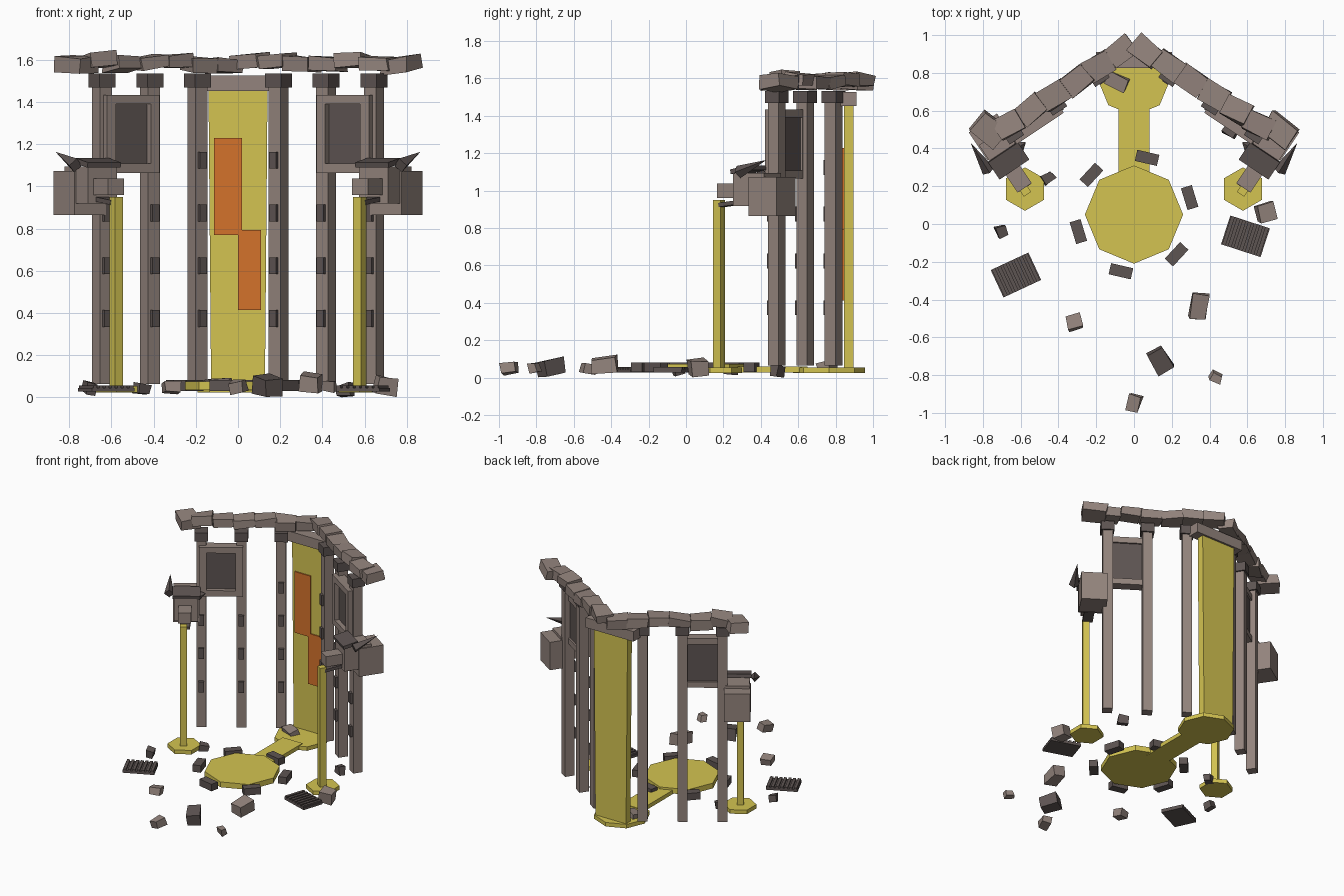
import bpy, bmesh, math, random
from mathutils import Vector, Euler

if "Cube" in bpy.data.objects:
    bpy.data.objects.remove(bpy.data.objects["Cube"])

random.seed(4)


def material(name, rgb):
    m = bpy.data.materials.new(name)
    m.diffuse_color = [(c / 255) ** 2.2 for c in rgb] + [1]
    m.use_nodes = True
    m.node_tree.nodes["Principled BSDF"].inputs["Base Color"].default_value = m.diffuse_color
    return m


STONE = material("stone", (146, 131, 124))
DARK = material("dark_stone", (94, 85, 83))
GOLD = material("molten_yellow", (210, 194, 82))
ORANGE = material("molten_orange", (211, 114, 47))


def finish(bm, name, loc, rot, mat):
    bmesh.ops.recalc_face_normals(bm, faces=bm.faces)
    me = bpy.data.meshes.new(name)
    bm.to_mesh(me)
    bm.free()
    me.materials.append(mat)
    ob = bpy.data.objects.new(name, me)
    ob.location, ob.rotation_euler = loc, rot
    bpy.context.collection.objects.link(ob)
    return ob


def box(name, loc, size, mat, rot=(0, 0, 0), jitter=0.0, taper=1.0):
    bm = bmesh.new()
    bmesh.ops.create_cube(bm, size=1)
    for v in bm.verts:
        k = taper if v.co.z < 0 else 1
        v.co = Vector((v.co.x * size[0] * k, v.co.y * size[1], v.co.z * size[2]))
        v.co += Vector([random.uniform(-jitter, jitter) for _ in range(3)])
    return finish(bm, name, loc, rot, mat)


def disc(name, x, y, r, z0, z1, n, mat):
    # flat polygonal pool with one corner towards the back
    bm = bmesh.new()
    bmesh.ops.create_cone(bm, cap_ends=True, segments=n, radius1=r, radius2=r, depth=z1 - z0)
    bmesh.ops.rotate(bm, verts=bm.verts, matrix=Euler((0, 0, math.pi / 2 - math.pi * 2 / n * round(n / 4) if n == 8 else math.pi / 6)).to_matrix())
    if n == 6:  # make sure a corner points along y
        top = max(bm.verts, key=lambda v: v.co.y)
        a = math.pi / 2 - math.atan2(top.co.y, top.co.x)
        bmesh.ops.rotate(bm, verts=bm.verts, matrix=Euler((0, 0, a)).to_matrix())
    return finish(bm, name, (x, y, (z0 + z1) / 2), (0, 0, 0), mat)


def spike(name, base, tip, r, mat):
    base, tip = Vector(base), Vector(tip)
    d = tip - base
    bm = bmesh.new()
    bmesh.ops.create_cone(bm, cap_ends=True, segments=4, radius1=r, radius2=0, depth=d.length)
    return finish(bm, name, (base + tip) / 2, d.to_track_quat('Z', 'Y').to_euler(), mat)


# molten pools, channel and central fall
disc("main_pool", 0, 0.05, 0.26, 0.04, 0.08, 8, GOLD)
disc("back_pool", 0, 0.765, 0.192, 0.03, 0.06, 8, GOLD)
box("channel", (0, 0.44, 0.05), (0.165, 0.42, 0.03), GOLD)
box("molten_fall", (0, 0.87, 0.75), (0.28, 0.052, 1.43), GOLD, taper=0.91)
box("fall_streak_upper", (-0.047, 0.84, 1.005), (0.133, 0.009, 0.46), ORANGE)
box("fall_streak_lower", (0.055, 0.84, 0.61), (0.11, 0.009, 0.38), ORANGE)
box("fall_lintel", (0, 0.868, 1.495), (0.40, 0.085, 0.075), STONE)

# paved rim around the main pool
for k in range(6):
    a = math.radians(17 + 60 * k)
    box("rim_stone", (0.308 * math.cos(a), 0.05 + 0.308 * math.sin(a), 0.062),
        (0.12, 0.06, 0.052), DARK, (0, 0, a + math.pi / 2))

WALL = 0.59  # angle of each wing
for s in (-1, 1):
    yaw = -s * WALL
    ca, sa = math.cos(yaw), math.sin(yaw)

    def at(cx, cy, u, back, z):
        # point in the wing frame: u along the wing outward, back away from the court
        u *= s
        return (s * cx + u * ca - back * sa, cy + u * sa + back * ca, z)

    # columns with caps and clamps
    for i, (x, y) in enumerate(((0.645, 0.485), (0.417, 0.637), (0.192, 0.789))):
        box("column", (s * x, y, 0.775), (0.068, 0.068, 1.41), STONE, (0, 0, yaw))
        box("column_cap", (s * x, y, 1.507), (0.092, 0.092, 0.066), DARK, (0, 0, yaw))
        for z in (0.38, 0.63, 0.88, 1.13)[:4 if i == 2 else 3]:
            box("column_clamp", at(x, y, 0, -0.036, z), (0.038, 0.03, 0.08), DARK, (0, 0, yaw))

    # framed niche between the outer two columns
    nx, ny, nz = 0.517, 0.537, 1.255
    box("niche_panel", at(nx, ny, 0, 0.01, nz), (0.22, 0.03, 0.30), DARK, (0, 0, yaw))
    for e in (-1, 1):
        box("niche_jamb", at(nx, ny, e * 0.125, 0, nz), (0.05, 0.075, 0.37), STONE, (0, 0, yaw))
        box("niche_rail", at(nx, ny, 0, 0, nz + e * 0.163), (0.2, 0.075, 0.044), STONE, (0, 0, yaw))

    # beast-head spout
    box("spout_body", (s * 0.75, 0.46, 0.975), (0.18, 0.18, 0.21), STONE, (0, 0, yaw))
    box("spout_head", (s * 0.697, 0.38, 1.012), (0.165, 0.20, 0.175), STONE, (0, 0, yaw))
    box("spout_snout", (s * 0.615, 0.245, 1.005), (0.09, 0.13, 0.078), STONE, (0, 0, yaw))
    box("spout_brow", (s * 0.664, 0.335, 1.118), (0.19, 0.11, 0.025), DARK, (0.2, 0, yaw))
    box("spout_jaw", (s * 0.615, 0.25, 0.938), (0.07, 0.14, 0.022), DARK, (0.12, 0, yaw))
    spike("spout_horn", (s * 0.77, 0.28, 1.105), (s * 0.865, 0.43, 1.17), 0.035, DARK)
    spike("spout_ear", at(0.68, 0.36, -0.08, 0, 1.09), at(0.68, 0.36, -0.13, 0, 1.10), 0.04, DARK)

    # spout stream and basin
    box("spout_stream", (s * 0.577, 0.177, 0.50), (0.047, 0.047, 0.91), GOLD, (0, 0, yaw))
    disc("spout_basin", s * 0.577, 0.185, 0.115, 0.03, 0.06, 6, GOLD)

    # rough coping stones along the top of the wing
    for k in range(6):
        t = k / 5
        box("coping_stone", (s * (0.065 + 0.6 * t), 0.915 - 0.39 * t, 1.588 + random.uniform(-0.012, 0.018)),
            (0.15, 0.115, 0.065), STONE,
            (random.uniform(-.12, .12), random.uniform(-.16, .16), yaw + random.uniform(-.12, .12)), 0.008)
    box("coping_end_stone", (s * 0.77, 0.495, 1.585), (0.16, 0.13, 0.07), STONE,
        (0.08, -s * 0.1, s * 0.65 if s < 0 else -0.6), 0.01)

# ribbed grates lying on the floor
for x, y, a in ((-0.625, -0.27, 25), (0.59, -0.065, -18)):
    a = math.radians(a)
    box("grate_plate", (x, y, 0.042), (0.22, 0.16, 0.018), DARK, (0, 0, a))
    for k in range(7):
        d = (k - 3) * 0.0315
        box("grate_rib", (x + d * math.cos(a), y + d * math.sin(a), 0.052),
            (0.02, 0.16, 0.02), DARK, (0, 0, a))

# scattered rubble: x, y, z, width, depth, height, turn
rubble = (
    (-0.70, -0.04, .05, .05, .06, .05, 20, DARK), (-0.455, 0.245, .05, .06, .05, .05, 35, DARK),
    (0.70, 0.065, .06, .09, .09, .08, 15, STONE), (0.505, 0.49, .04, .07, .05, .055, -30, DARK),
    (-0.315, -0.52, .055, .08, .07, .055, 15, STONE), (0.345, -0.435, .075, .09, .13, .08, -10, STONE),
    (0.14, -0.72, .062, .09, .13, .08, 30, DARK), (0.435, -0.81, .06, .06, .045, .05, -30, STONE),
    (0.0, -0.945, .058, .06, .085, .06, -18, STONE), (-0.09, 0.755, .075, .11, .07, .04, -25, STONE))
for x, y, z, w, d, h, a, m in rubble:
    box("rubble", (x, y, z), (w, d, h), m,
        (random.uniform(-.2, .2), random.uniform(-.2, .2), math.radians(a)), 0.007)

# loose floor level: lowest chip touches the ground
bpy.context.view_layer.update()
low = min((o.matrix_world @ v.co).z for o in bpy.data.objects for v in o.data.vertices)
for o in bpy.data.objects:
    o.location.z -= low
